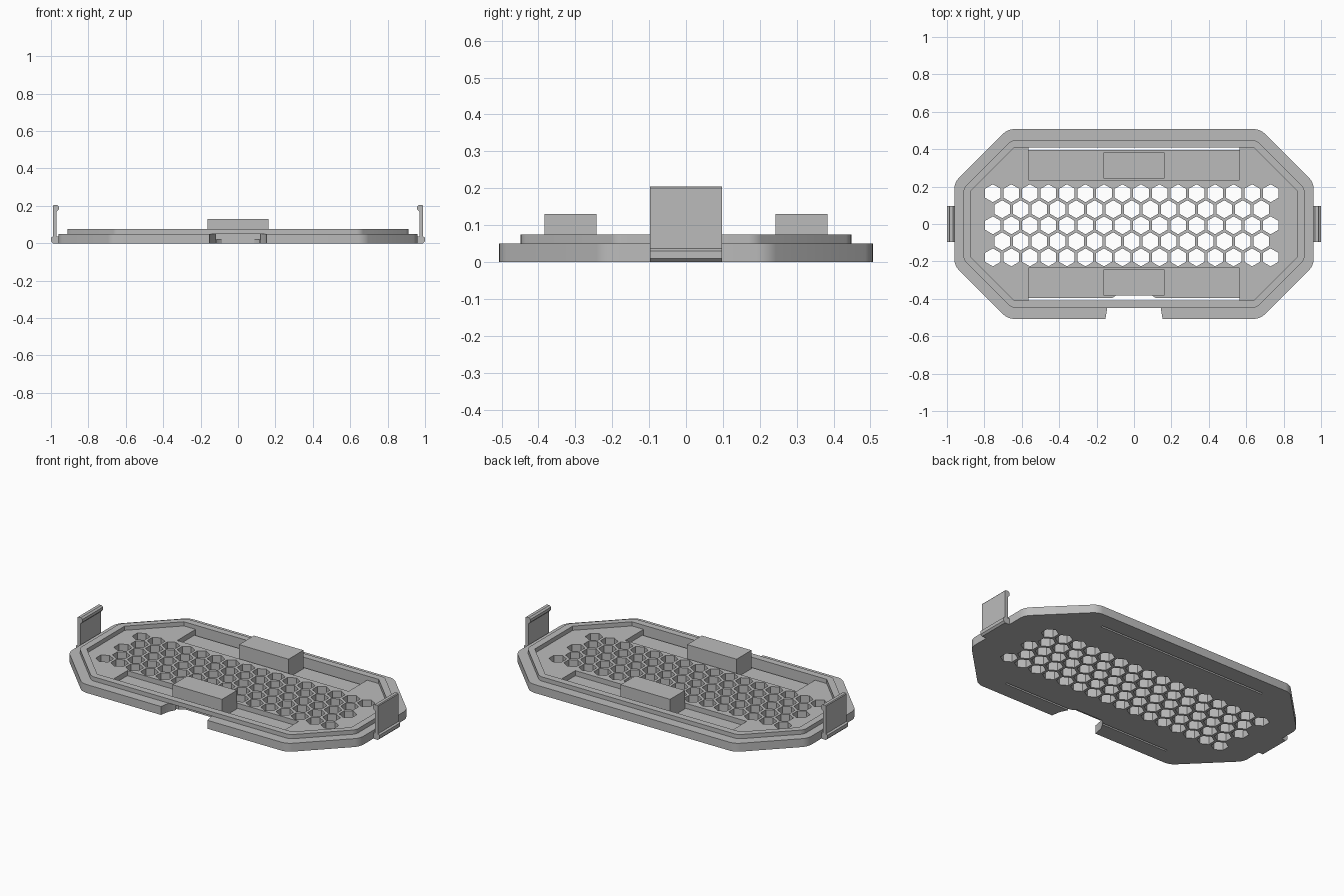
import bpy, bmesh, math

cube = bpy.data.objects.get("Cube")
if cube:
    bpy.data.objects.remove(cube, do_unlink=True)

grey = bpy.data.materials.new("light grey plastic")
grey.use_nodes = True
COLOUR = (0.5, 0.5, 0.5, 1)
grey.diffuse_color = COLOUR
grey.node_tree.nodes["Principled BSDF"].inputs["Base Color"].default_value = COLOUR


def prisms(name, outlines, z0, z1, corner=0):
    """One object holding an upright prism for every outline."""
    bm = bmesh.new()
    for pts in outlines:
        base = bm.faces.new([bm.verts.new((x, y, z0)) for x, y in pts])
        top = bmesh.ops.extrude_face_region(bm, geom=[base])["geom"]
        bmesh.ops.translate(bm, vec=(0, 0, z1 - z0),
                            verts=[v for v in top if isinstance(v, bmesh.types.BMVert)])
    if corner:
        upright = [e for e in bm.edges if abs(e.verts[0].co.z - e.verts[1].co.z) > 1e-4]
        bmesh.ops.bevel(bm, geom=upright, offset=corner, segments=4,
                        profile=0.5, affect='EDGES')
    return finish(name, bm)


def finish(name, bm):
    bmesh.ops.recalc_face_normals(bm, faces=bm.faces)
    mesh = bpy.data.meshes.new(name)
    bm.to_mesh(mesh)
    bm.free()
    mesh.materials.append(grey)
    obj = bpy.data.objects.new(name, mesh)
    bpy.context.collection.objects.link(obj)
    return obj


def activate(obj):
    bpy.ops.object.select_all(action='DESELECT')
    obj.select_set(True)
    bpy.context.view_layer.objects.active = obj


def cut(obj, cutter):
    activate(obj)
    mod = obj.modifiers.new("cut", 'BOOLEAN')
    mod.operation, mod.solver, mod.object = 'DIFFERENCE', 'EXACT', cutter
    bpy.ops.object.modifier_apply(modifier=mod.name)
    bpy.data.objects.remove(cutter, do_unlink=True)


def smooth(obj):
    activate(obj)
    bpy.ops.object.shade_smooth_by_angle(angle=math.radians(30))


def octagon(hx, hy, c):
    return [(hx, c - hy), (hx, hy - c), (hx - c, hy), (c - hx, hy),
            (-hx, hy - c), (-hx, c - hy), (c - hx, -hy), (hx - c, -hy)]


def rect(x0, x1, y0, y1):
    return [(x0, y0), (x1, y0), (x1, y1), (x0, y1)]


def mirrored_rects(hx, y0, y1):
    return [rect(-hx, hx, y0, y1), rect(-hx, hx, -y1, -y0)]


FLOOR, POCKET = 0.05, 0.02

# Base plate with two shallow pockets and a through slit along each
base = prisms("base_plate", [octagon(0.96, 0.507, 0.285)], 0, FLOOR, 0.03)
cut(base, prisms("pocket_cutter", mirrored_rects(0.565, 0.235, 0.408), POCKET, 0.1))
cut(base, prisms("slit_cutter", mirrored_rects(0.565, 0.396, 0.408), -0.1, 0.1))

# Honeycomb vent: five staggered rows of pointed-top hexagons
PITCH, RADIUS = 0.099, 0.048
hexes = []
for row in range(5):
    count = 16 - row % 2
    cy = (2 - row) * PITCH * math.sqrt(0.75) - 0.007
    for i in range(count):
        cx = (i - (count - 1) / 2) * PITCH - 0.012
        hexes.append([(cx + RADIUS * math.sin(k * math.pi / 3),
                       cy + RADIUS * math.cos(k * math.pi / 3)) for k in range(6)])
cut(base, prisms("vent_cutter", hexes, -0.1, 0.1))

# Finger notch in the front edge
half = [(0.155, -0.52), (0.143, -0.45), (0.115, -0.395), (0.085, -0.375)]
cut(base, prisms("notch_cutter", [half + [(-x, y) for x, y in reversed(half)]], -0.1, 0.1))
smooth(base)

# Raised rim
rim = prisms("rim", [octagon(0.912, 0.448, 0.258)], FLOOR, 0.075, 0.02)
cut(rim, prisms("rim_cutter", [octagon(0.872, 0.408, 0.23)], 0, 0.2))
smooth(rim)

# Spacer blocks standing in the pockets
for name, outline in zip(("back_block", "front_block"), mirrored_rects(0.163, 0.243, 0.383)):
    prisms(name, [outline], POCKET, 0.13)

# Snap clips: hooked side profile swept across y
profile = [(0.95, 0), (0.99, 0), (1, 0.01), (1, 0.03), (0.99, 0.036), (0.99, 0.2),
           (0.986, 0.205), (0.968, 0.205), (0.958, 0.197), (0.958, 0.18),
           (0.97, 0.168), (0.97, 0.036), (0.95, 0.036)]
for name, side in (("left_clip", 1), ("right_clip", -1)):
    bm = bmesh.new()
    face = bm.faces.new([bm.verts.new((side * x, -0.097, z)) for x, z in profile])
    swept = bmesh.ops.extrude_face_region(bm, geom=[face])["geom"]
    bmesh.ops.translate(bm, vec=(0, 0.194, 0),
                        verts=[v for v in swept if isinstance(v, bmesh.types.BMVert)])
    finish(name, bm)
